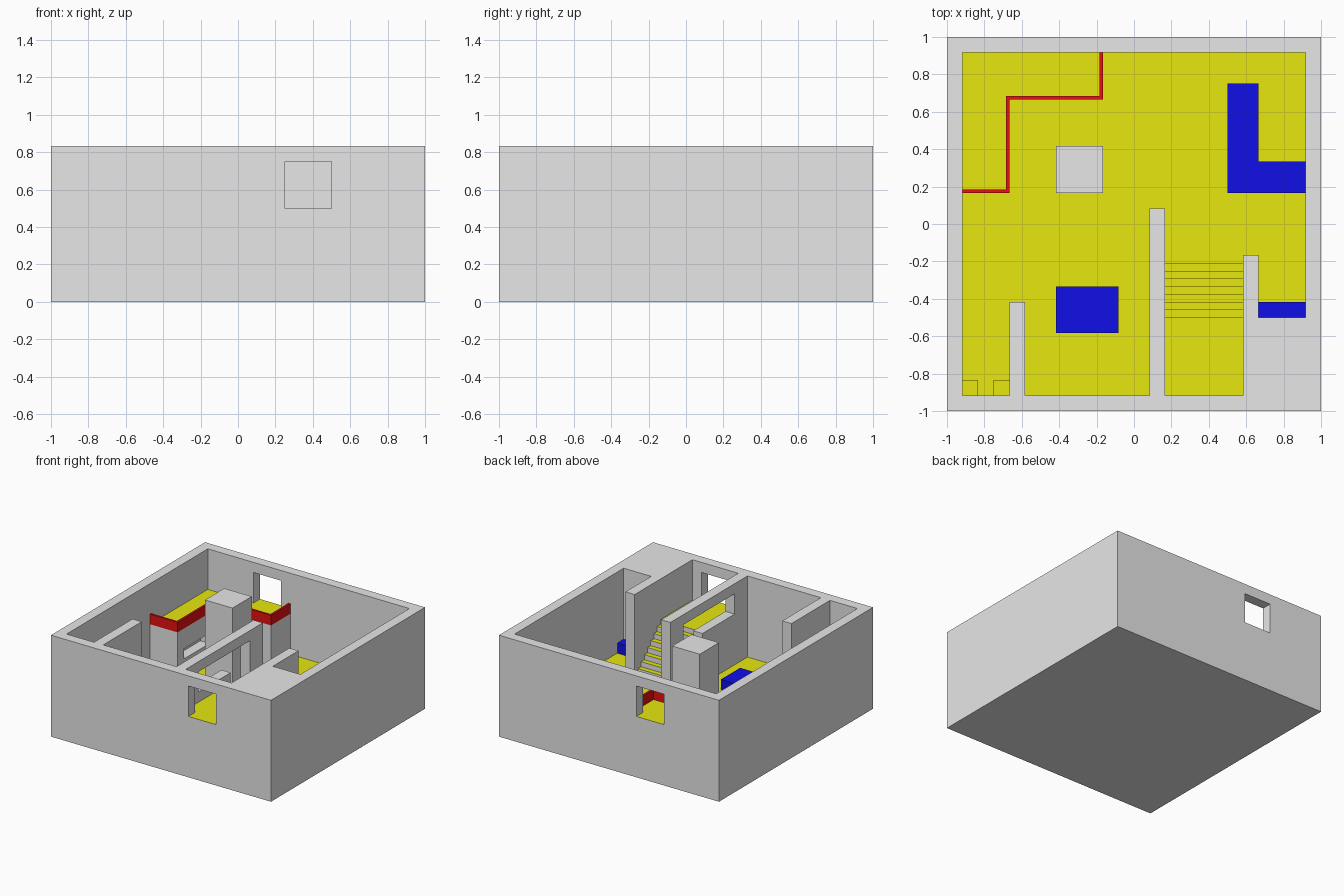
import bpy, bmesh

if "Cube" in bpy.data.objects:
    bpy.data.objects.remove(bpy.data.objects["Cube"])

U = 1 / 12  # one map unit; everything sits on this grid


def material(name, rgb):
    m = bpy.data.materials.new(name)
    m.diffuse_color = (*rgb, 1)
    m.use_nodes = True
    m.node_tree.nodes["Principled BSDF"].inputs["Base Color"].default_value = m.diffuse_color
    return m


GREY = material("grey_wall", (0.8, 0.8, 0.8))
YELLOW = material("yellow_floor", (0.8, 0.8, 0.005))
RED = material("red_rail", (0.8, 0.005, 0.005))
BLUE = material("blue_block", (0.005, 0.005, 0.8))


def prism(name, outline, z0, z1, mats):
    """Extrude a plan outline (in map units) from z0 to z1."""
    bm = bmesh.new()
    base = bm.faces.new([bm.verts.new((x * U, y * U, z0 * U)) for x, y in outline])
    ext = bmesh.ops.extrude_face_region(bm, geom=[base])
    top = [v for v in ext["geom"] if isinstance(v, bmesh.types.BMVert)]
    bmesh.ops.translate(bm, verts=top, vec=(0, 0, (z1 - z0) * U))
    bmesh.ops.recalc_face_normals(bm, faces=bm.faces)
    me = bpy.data.meshes.new(name)
    bm.to_mesh(me)
    bm.free()
    for m in mats:
        me.materials.append(m)
    ob = bpy.data.objects.new(name, me)
    bpy.context.collection.objects.link(ob)
    return ob


def box(name, x0, x1, y0, y1, z0, z1, mats):
    return prism(name, [(x0, y0), (x1, y0), (x1, y1), (x0, y1)], z0, z1, mats)


def cut(ob, *boxes):
    """Cut box-shaped openings out of a part."""
    for b in boxes:
        c = box("cutter", *b, [GREY])
        c.hide_render = True
        mod = ob.modifiers.new("opening", 'BOOLEAN')
        mod.operation, mod.solver, mod.object = 'DIFFERENCE', 'EXACT', c
        bpy.context.view_layer.objects.active = ob
        bpy.ops.object.modifier_apply(modifier=mod.name)
        bpy.data.objects.remove(c)


def paint_floors(ob):
    """Walkable faces (facing up, no higher than the upper level) are yellow."""
    for p in ob.data.polygons:
        p.material_index = int(p.normal.z > 0.5 and p.center.z < 6.1 * U)


BUILD = [GREY, YELLOW]

# outer shell with floor and the two windows
shell = box("outer_walls", -12, 12, -12, 12, 0, 10, BUILD)
cut(shell, (-11, 11, -11, 11, 2, 11),
    (3, 6, -13, -10.5, 6, 9), (-6, -3, 10.5, 13, 6, 9))
paint_floors(shell)

# raised corner walkway with a slot in its side
walkway = prism("walkway", [(-11, 2), (-8, 2), (-8, 8), (-2, 8), (-2, 11), (-11, 11)],
                2, 6, BUILD)
paint_floors(walkway)
cut(walkway, (-9, -7, 3, 7, 3, 4))

# red railing along the walkway edge
T = 0.2
prism("railing", [(-11, 2), (-8, 2), (-8, 8), (-2, 8), (-2, 11), (-2 - T, 11),
                  (-2 - T, 8 + T), (-8 - T, 8 + T), (-8 - T, 2 + T), (-11, 2 + T)],
      6, 7, [RED])

# stairs and upper landing, one stepped side profile run across x
steps = 8
stairs = []
for i in range(steps):
    y_front = -2.5 - 0.5 * i
    y_back = y_front - 0.5 if i < steps - 1 else -11
    s = box("stair_step" if i < steps - 1 else "landing",
            2, 7, y_back, y_front, 2, 2.5 + 0.5 * i, BUILD)
    paint_floors(s)

# full-height inner walls and pillar
stair_wall = box("stair_wall", 1, 2, -11, 1, 2, 10, [GREY])
cut(stair_wall, (0, 3, -9, -3.9, 7, 9), (0, 3, -4, -1, 2, 9))
box("right_wall", 7, 8, -11, -2, 2, 10, [GREY])
box("corner_block", 8, 11, -11, -6, 2, 10, [GREY])
box("left_wall", -8, -7, -11, -5, 2, 10, [GREY])
box("pillar", -5, -2, 2, 5, 2, 10, [GREY])

# small yellow-topped blocks in the front left nook
for x in (-11, -9):
    paint_floors(box("nook_block", x, x + 1, -11, -10, 2, 3, BUILD))

# low blue blocks
box("blue_table", -5, -1, -7, -4, 2, 3, [BLUE])
box("blue_bench", 8, 11, -6, -5, 2, 3, [BLUE])
prism("blue_counter", [(6, 2), (11, 2), (11, 4), (8, 4), (8, 9), (6, 9)], 2, 3, [BLUE])
